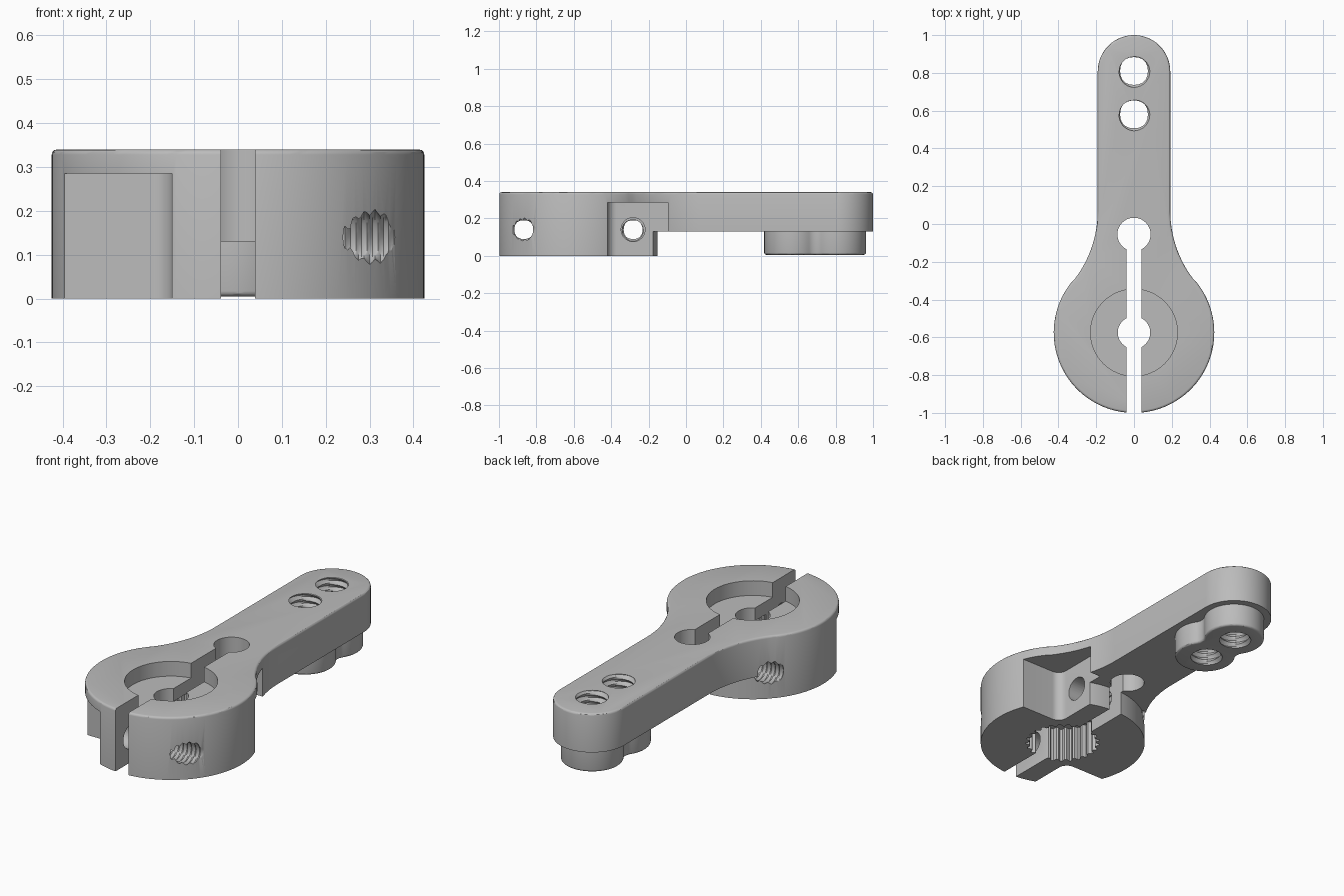
import bpy, bmesh
from math import sin, cos, pi, radians, sqrt, atan2, degrees
from mathutils import Matrix, Vector

if "Cube" in bpy.data.objects:
    bpy.data.objects.remove(bpy.data.objects["Cube"])

grey = bpy.data.materials.new("plain grey")
grey.use_nodes = True
COLOR = (0.5, 0.5, 0.5, 1)
grey.diffuse_color = COLOR
grey.node_tree.nodes["Principled BSDF"].inputs["Base Color"].default_value = COLOR

TOP, ARM_Z, HUB_Y, HUB_R, ARM_R = 0.34, 0.13, -0.575, 0.425, 0.192
TIP_Y = 1 - ARM_R


def arc(cx, cy, r, a0, a1, n=24):
    steps = [radians(a0 + (a1 - a0) * i / n) for i in range(n + 1)]
    return [(cx + r * cos(a), cy + r * sin(a)) for a in steps]


def finish(name, bm):
    bmesh.ops.recalc_face_normals(bm, faces=bm.faces)
    me = bpy.data.meshes.new(name)
    bm.to_mesh(me)
    bm.free()
    me.materials.append(grey)
    ob = bpy.data.objects.new(name, me)
    bpy.context.collection.objects.link(ob)
    return ob


def prism(name, pts, z0, z1, bevel_z=None, bevel=0.012):
    """Extrude an outline, optionally rounding the rim at one height."""
    bm = bmesh.new()
    face = bm.faces.new([bm.verts.new((x, y, z0)) for x, y in pts])
    ext = bmesh.ops.extrude_face_region(bm, geom=[face])["geom"]
    for v in ext:
        if isinstance(v, bmesh.types.BMVert):
            v.co.z = z1
    bmesh.ops.remove_doubles(bm, verts=bm.verts, dist=1e-4)
    bmesh.ops.recalc_face_normals(bm, faces=bm.faces)
    if bevel_z is not None:
        rim = [e for e in bm.edges if all(abs(v.co.z - bevel_z) < 1e-5 for v in e.verts)]
        bmesh.ops.bevel(bm, geom=rim, offset=bevel, segments=3, profile=0.5, affect='EDGES')
    return finish(name, bm)


def mirrored(half):
    return half + [(-x, y) for x, y in reversed(half)]


def rect(x0, x1, y0, y1):
    return [(x0, y0), (x1, y0), (x1, y1), (x0, y1)]


def disc(x, y, r, n=48):
    return arc(x, y, r, 0, 360, n)[:-1]


def rod(name, start, direction, length, r_min, r_max, pitch, segs=24):
    """Threaded rod; a plain one when both radii agree."""
    bm = bmesh.new()
    rings = int(length / pitch * 4) if r_max > r_min else 1
    grid = []
    for i in range(rings + 1):
        h = length * i / rings
        ring = []
        for j in range(segs):
            wave = abs(((h / pitch - j / segs) % 1) * 2 - 1)
            r = r_min + (r_max - r_min) * wave
            a = 2 * pi * j / segs
            ring.append(bm.verts.new((r * cos(a), r * sin(a), h)))
        grid.append(ring)
    for a, b in zip(grid, grid[1:]):
        for j in range(segs):
            k = (j + 1) % segs
            bm.faces.new((a[j], a[k], b[k], b[j]))
    bm.faces.new(grid[0])
    bm.faces.new(grid[-1])
    bmesh.ops.triangulate(bm, faces=[f for f in bm.faces if len(f.verts) == 4])
    turn = Vector((0, 0, 1)).rotation_difference(Vector(direction)).to_matrix().to_4x4()
    bm.transform(Matrix.Translation(start) @ turn)
    return finish(name, bm)


def combine(target, tool, operation='DIFFERENCE'):
    mod = target.modifiers.new("shape", 'BOOLEAN')
    mod.operation, mod.solver, mod.object = operation, 'EXACT', tool
    bpy.context.view_layer.objects.active = target
    bpy.ops.object.modifier_apply(modifier=mod.name)
    bpy.data.objects.remove(tool)


# Clamp arm: round hub flowing through a concave fillet into a straight arm
FIL_R, FIL_Y = 0.594, 0.07
FIL_X = sqrt((HUB_R + FIL_R) ** 2 - (FIL_Y - HUB_Y) ** 2)
phi = degrees(atan2(FIL_Y - HUB_Y, FIL_X))
half = (arc(0, HUB_Y, HUB_R, -90, phi, 40)
        + arc(FIL_X, FIL_Y, FIL_X - ARM_R, 180 + phi, 180, 16)[1:]
        + arc(0, TIP_Y, ARM_R, 0, 90))
body = prism("clamp_arm", mirrored(half), 0, TOP, bevel_z=TOP)

# Clear the space below the arm, leaving the round hub
under = arc(0, HUB_Y, HUB_R, phi + 1, 179 - phi, 40) + [(-1, -0.2), (-1, 1.2), (1, 1.2), (1, -0.2)]
combine(body, prism("under_cut", under, -0.1, ARM_Z))

# Twin boss under the tip, with a filleted waist
B_R, B_F, y0, y1 = 0.155, 0.06, 0.573, 0.807
mid, gap = (y0 + y1) / 2, (y1 - y0) / 2
waist_x = sqrt((B_R + B_F) ** 2 - gap ** 2)
t = degrees(atan2(gap, waist_x))
boss = (arc(0, y0, B_R, -90, t) + arc(waist_x, mid, B_F, 180 + t, 180 - t, 12)[1:-1]
        + arc(0, y1, B_R, -t, 90))
combine(body, prism("twin_boss", mirrored(boss), 0.005, ARM_Z + 0.05, bevel_z=0.005), 'UNION')

# Top recess, centre hole, splined bore, clamp slot and relief hole
combine(body, prism("recess", disc(0, HUB_Y, 0.23, 64), 0.26, 0.5))
combine(body, prism("centre_hole", disc(0, HUB_Y, 0.086), 0.1, 0.5))
TEETH = 25
spline = []
for i in range(TEETH * 4):
    a = 2 * pi * i / (TEETH * 4)
    r = 0.19 if i % 4 < 2 else 0.172
    spline.append((r * cos(a), HUB_Y + r * sin(a)))
combine(body, prism("splined_bore", spline, -0.1, 0.19))
combine(body, prism("slot", rect(-0.039, 0.039, -1.2, -0.06), -0.1, 0.5))
combine(body, prism("relief_hole", disc(0, -0.055, 0.088), -0.1, 0.5))

# Two opposed clamp screws: head pocket, clearance hole and threaded hole each
for s in (1, -1):
    corner = arc(0.2, 0.205, 0.05, 270, 180, 8)
    pocket = corner + [(0.15, 0.48), (0.7, 0.48), (0.7, 0.155)]
    combine(body, prism("head_pocket", [(s * x, HUB_Y + s * y) for x, y in pocket], -0.1, 0.285))
    start = Vector((0, HUB_Y + s * 0.292, 0.14))
    combine(body, rod("clearance", start, (s, 0, 0), 0.6, 0.064, 0.064, 1, 32))
    combine(body, rod("thread", start, (-s, 0, 0), 0.5, 0.05, 0.064, 0.025))

# Threaded holes through the tip
for y in (0.58, 0.81):
    combine(body, rod("tip_thread", Vector((0, y, -0.05)), (0, 0, 1), 0.45, 0.073, 0.09, 0.036, 32))

bpy.ops.object.select_all(action='DESELECT')
body.select_set(True)
bpy.context.view_layer.objects.active = body
bpy.ops.object.shade_smooth_by_angle(angle=radians(30))
